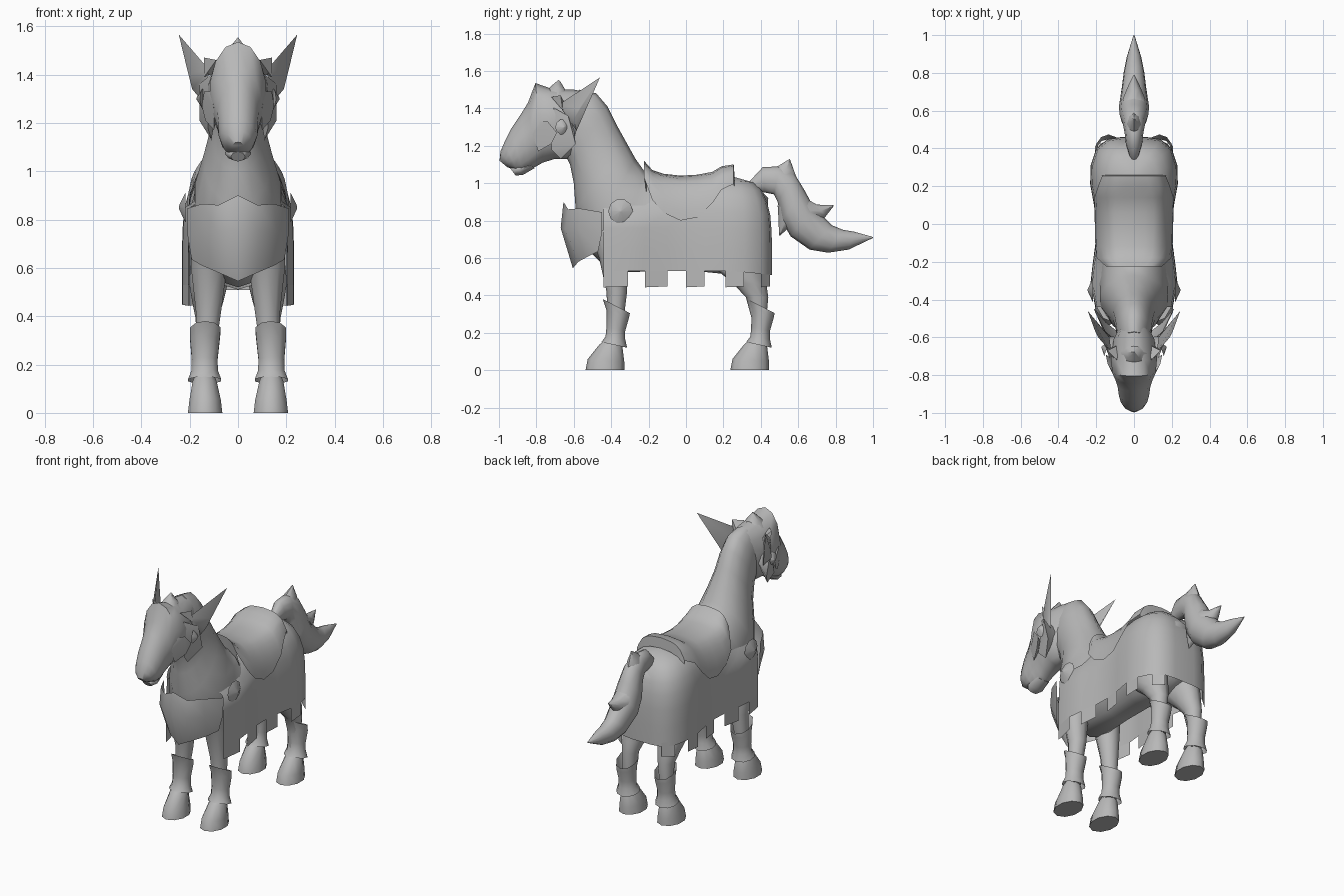
import bpy, bmesh, math
from mathutils import Vector

grey = bpy.data.materials.new("grey")
grey.diffuse_color = (0.48, 0.48, 0.48, 1)


def make(name, bm, angle=50):
    bmesh.ops.recalc_face_normals(bm, faces=bm.faces)
    me = bpy.data.meshes.new(name)
    bm.to_mesh(me)
    bm.free()
    me.materials.append(grey)
    ob = bpy.data.objects.new(name, me)
    bpy.context.collection.objects.link(ob)
    bpy.ops.object.select_all(action='DESELECT')
    ob.select_set(True)
    bpy.context.view_layer.objects.active = ob
    bpy.ops.object.shade_smooth_by_angle(angle=math.radians(angle))
    return ob


def loft(name, rings, n=12, side=1, dy=0, caps=True):
    """Rings are (y1, z1, y2, z2, half width, centre x): ovals between two profile points."""
    bm = bmesh.new()
    rows = []
    for y1, z1, y2, z2, w, *cx in rings:
        c = cx[0] if cx else 0
        row = []
        for i in range(n):
            t = 2 * math.pi * i / n
            k = (1 + math.cos(t)) / 2
            row.append(bm.verts.new((side * (c + w * math.sin(t)),
                                     y2 + (y1 - y2) * k + dy, z2 + (z1 - z2) * k)))
        rows.append(row)
    for a, b in zip(rows, rows[1:]):
        for i in range(n):
            j = (i + 1) % n
            bm.faces.new((a[i], a[j], b[j], b[i]))
    if caps:
        bm.faces.new(rows[0])
        bm.faces.new(rows[-1])
    return make(name, bm)


def sheet(name, rows, angle=50):
    bm = bmesh.new()
    vs = [[bm.verts.new(p) for p in r] for r in rows]
    for a, b in zip(vs, vs[1:]):
        for i in range(len(a) - 1):
            bm.faces.new((a[i], a[i + 1], b[i + 1], b[i]))
    bmesh.ops.remove_doubles(bm, verts=bm.verts, dist=0.0005)
    return make(name, bm, angle)


def hull(name, pts, side):
    bm = bmesh.new()
    for x, y, z in pts:
        bm.verts.new((side * x, y, z))
    bmesh.ops.convex_hull(bm, input=bm.verts)
    return make(name, bm, 60)


def boss(name, x, y, z, r, side, tilt=0):
    """Shallow pointed disc facing sideways."""
    bm = bmesh.new()
    bmesh.ops.create_cone(bm, cap_ends=True, segments=10, radius1=r, radius2=r * 0.08, depth=0.028)
    ob = make(name, bm, 40)
    ob.location = (side * x, y, z)
    ob.rotation_euler = (0, side * math.pi / 2, side * tilt)


# Body and neck
loft("body_and_neck", [
    (.44, .92, .42, .66, .08), (.38, .98, .37, .56, .155), (.25, 1.02, .25, .51, .19),
    (.05, 1.02, .05, .53, .18), (-.13, 1.03, -.15, .53, .178), (-.22, 1.06, -.40, .52, .188),
    (-.27, 1.13, -.54, .66, .183), (-.32, 1.22, -.59, .86, .142), (-.37, 1.31, -.6, 1.0, .113),
    (-.42, 1.41, -.62, 1.1, .102), (-.48, 1.48, -.65, 1.16, .095), (-.57, 1.50, -.70, 1.2, .08)], 14)

# Head with muzzle and raised brow
loft("head", [
    (-.50, 1.48, -.58, 1.2, .07), (-.60, 1.50, -.62, 1.13, .11), (-.72, 1.505, -.70, 1.13, .125),
    (-.805, 1.535, -.765, 1.11, .118), (-.845, 1.43, -.80, 1.09, .10), (-.885, 1.365, -.835, 1.07, .088),
    (-.935, 1.29, -.87, 1.055, .082), (-.97, 1.22, -.90, 1.06, .072), (-.992, 1.17, -.925, 1.075, .056),
    (-.997, 1.12, -.955, 1.085, .025)], 14)
loft("lower_lip", [(-.84, 1.11, -.81, 1.08, .045), (-.92, 1.10, -.87, 1.045, .055),
                   (-.94, 1.08, -.91, 1.04, .03)], 8)
loft("forelock", [(-.77, 1.47, -.60, 1.46, .07), (-.72, 1.52, -.64, 1.49, .04),
                  (-.68, 1.553, -.67, 1.54, .004)], 8)

for s, tag in ((1, "right"), (-1, "left")):
    # Headgear on each side
    hull("ear_spike_" + tag, [(.245, -.46, 1.565), (.12, -.68, 1.42), (.19, -.60, 1.34),
                              (.14, -.585, 1.28), (.13, -.60, 1.41), (.205, -.57, 1.40)], s)
    hull("ear_" + tag, [(.14, -.67, 1.47), (.09, -.72, 1.46), (.08, -.64, 1.41), (.14, -.66, 1.39)], s)
    hull("cheek_plate_" + tag, [(.10, -.72, 1.41), (.16, -.63, 1.36), (.16, -.59, 1.21),
                                (.11, -.67, 1.13), (.125, -.72, 1.18), (.08, -.60, 1.3)], s)
    hull("blinker_" + tag, [(.10, -.82, 1.26), (.11, -.79, 1.33), (.14, -.74, 1.33), (.15, -.69, 1.27),
                            (.135, -.72, 1.21), (.10, -.79, 1.17), (.08, -.74, 1.25)], s)
    boss("cheek_boss_" + tag, .158, -.655, 1.3, .042, s, .3)
    boss("shoulder_boss_" + tag, .231, -.35, .85, .066, s)

    # Legs
    loft("front_leg_" + tag, [
        (-.52, .75, -.30, .75, .09, .11), (-.465, .6, -.31, .6, .078, .12), (-.425, .42, -.315, .42, .055, .122),
        (-.42, .3, -.33, .3, .045, .13), (-.425, .14, -.34, .14, .04, .135)], 10, s)
    loft("rear_leg_" + tag, [
        (.18, .7, .40, .7, .08, .11), (.16, .54, .42, .54, .085, .122), (.25, .465, .43, .46, .068, .125),
        (.32, .39, .44, .39, .05, .128), (.35, .28, .43, .28, .042, .13), (.345, .14, .43, .14, .04, .135)], 10, s)
    for part, dy in (("front", 0), ("rear", .774)):
        loft(part + "_hoof_" + tag, [
            (-.42, .175, -.36, .16, .035, .138), (-.465, .135, -.34, .125, .052, .138),
            (-.525, .06, -.33, .045, .068, .136), (-.537, 0, -.33, 0, .075, .136)], 10, s, dy)
        loft(part + "_shin_guard_" + tag, [
            (-.445, .38, -.30, .305, .066, .135), (-.425, .32, -.305, .28, .064, .137),
            (-.425, .23, -.325, .21, .056, .138), (-.43, .18, -.325, .165, .058, .138),
            (-.452, .15, -.315, .12, .072, .138)], 10, s, dy, False)

# Cloth cover: half outline from the front edge round to the middle of the rear
half = [(.205, -.44), (.23, -.31), (.22, -.22), (.204, -.10), (.20, 0), (.212, .10), (.232, .21),
        (.23, .31), (.20, .40), (.14, .45), (.07, .46)]
path = half + [(-x, y) for x, y in reversed(half)]
levels = [(1, .53), (1, .65), (.99, .76), (.955, .85), (.87, .92), (.74, .975), (.52, 1.015), (0, 1.035)]


def cover_point(x, y, s, z):
    if y > .25:
        y = .25 + (y - .25) * s
        z -= .02 * (y - .25) / .2
    if y < -.2 and z > .9:      # tuck the upper front under the shoulders
        s *= .8
        z -= .03
    return (x * s, y, z)


sheet("cloth_cover", [[cover_point(x, y, s, z) for x, y in path] for s, z in levels])
# Hanging tabs on every other span of the hem
bm = bmesh.new()
for i in range(0, 10, 2):
    for s in (1, -1):
        (x1, y1), (x2, y2) = half[i], half[i + 1]
        bm.faces.new([bm.verts.new((s * x, y, z)) for x, y, z in
                      ((x1, y1, .535), (x2, y2, .535), (x2, y2, .448), (x1, y1, .443))])
make("cloth_tabs", bm)

# Saddle: cross-section over the back, cut shorter towards both ends
section = [(0, 0), (.45, -.009), (.68, -.038), (.84, -.09), (.96, -.16), (1.0, -.24)]


def saddle_row(y, top, reach, w):
    row = []
    for i in range(-8, 9):
        t = abs(i) / 8 * reach * 5
        k = min(int(t), 4)
        a, b = Vector(section[k]), Vector(section[k + 1])
        p = a.lerp(b, t - k)
        row.append((math.copysign(p.x * w, i), y, top + p.y))
    return row


sheet("saddle", [saddle_row(*r) for r in [
    (-.21, 1.03, .6, .19), (-.225, 1.12, .6, .175), (-.18, 1.07, .8, .205), (-.12, 1.05, .92, .208),
    (-.03, 1.04, 1, .207), (.06, 1.045, .97, .21), (.14, 1.06, .82, .217), (.19, 1.09, .7, .215),
    (.255, 1.10, .64, .195), (.26, 1.035, .66, .195)]])

# Breast plate
plate = [(0, -.655, .90), (.08, -.63, .86), (.15, -.57, .865), (.212, -.45, .845)]
middle = [(0, -.67, .76), (.085, -.645, .75), (.16, -.57, .75), (.208, -.45, .73)]
lower = [(0, -.605, .545), (.08, -.575, .58), (.15, -.52, .61), (.192, -.47, .635)]
sheet("breast_plate", [[(-x, y, z) for x, y, z in reversed(r[1:])] + r for r in (plate, middle, lower)])

# Tail with tufts
loft("tail", [
    (.34, 1.01, .36, .96, .02), (.41, 1.085, .42, .95, .042), (.50, 1.09, .47, .94, .05),
    (.58, 1.05, .49, .90, .06), (.635, .96, .51, .80, .075), (.68, .875, .56, .715, .08),
    (.78, .775, .66, .645, .065), (.84, .75, .76, .628, .055), (.90, .74, .87, .645, .038),
    (1.0, .712, .998, .706, .003)])
loft("upper_tuft", [(.44, 1.04, .60, 1.0, .045), (.49, 1.09, .58, 1.06, .03), (.555, 1.13, .557, 1.125, .003)], 8)
loft("lower_tuft", [(.62, .93, .70, .78, .06), (.70, .885, .745, .82, .035), (.79, .882, .788, .875, .003)], 8)
loft("under_tuft", [(.49, .88, .60, .84, .05), (.495, .80, .56, .77, .035), (.497, .72, .503, .72, .003)], 8)
